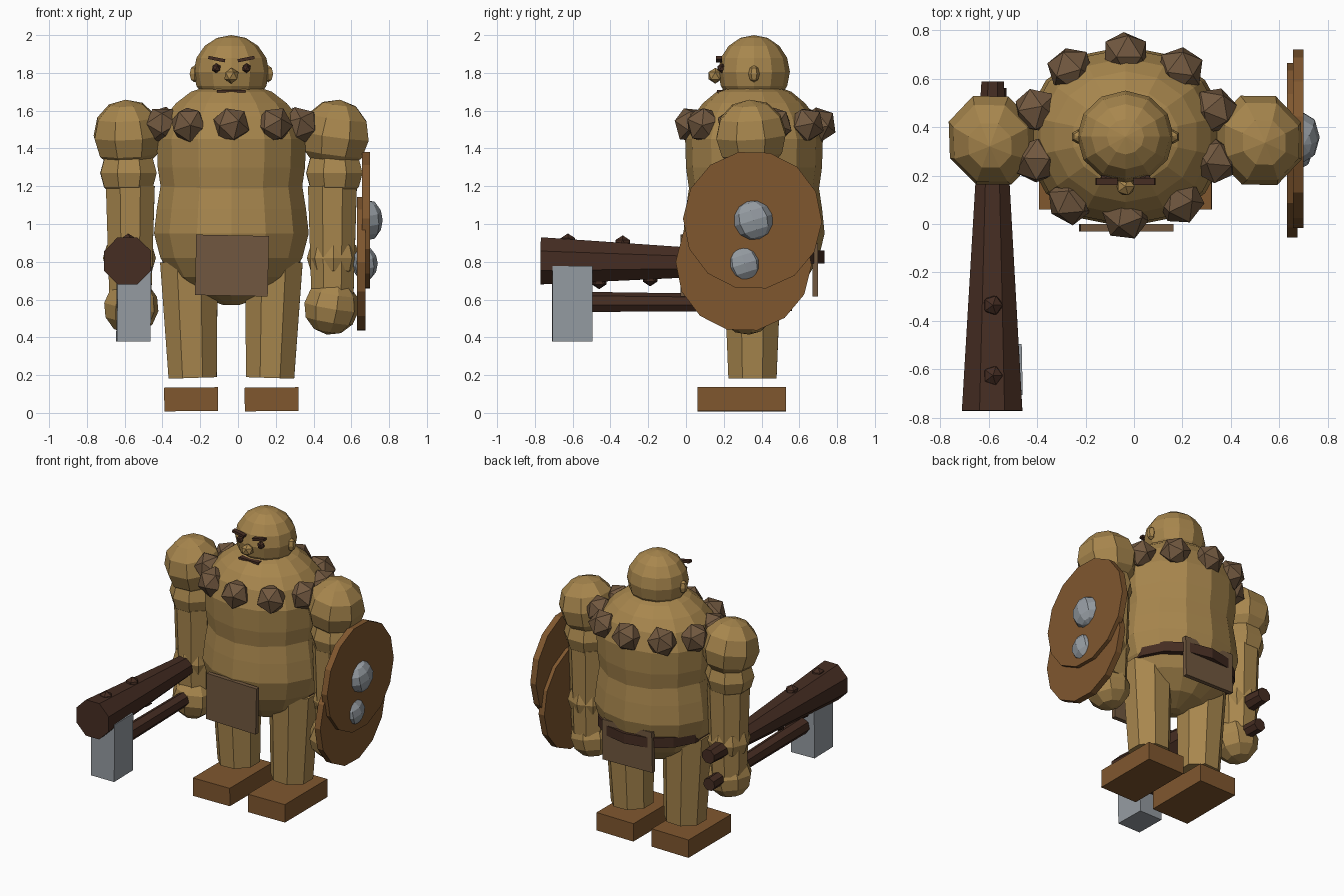
import bpy, bmesh, math, random
from mathutils import Matrix, Vector, Euler

random.seed(4)
cube = bpy.data.objects.get("Cube")
if cube:
    bpy.data.objects.remove(cube, do_unlink=True)

CX, CY = -0.035, 0.36  # body axis


def material(name, rgb):
    m = bpy.data.materials.new(name)
    m.use_nodes = True
    m.diffuse_color = (*rgb, 1)
    m.node_tree.nodes["Principled BSDF"].inputs["Base Color"].default_value = (*rgb, 1)
    return m


SKIN = material("tan skin", (0.39, 0.24, 0.075))
LEATHER = material("brown leather", (0.215, 0.095, 0.028))
WOOD = material("dark wood", (0.06, 0.026, 0.016))
HIDE = material("grey brown hide", (0.165, 0.097, 0.05))
STEEL = material("grey steel", (0.30, 0.33, 0.36))


def finish(name, bm, mat):
    bmesh.ops.recalc_face_normals(bm, faces=bm.faces)
    mesh = bpy.data.meshes.new(name)
    bm.to_mesh(mesh)
    bm.free()
    mesh.materials.append(mat)
    ob = bpy.data.objects.new(name, mesh)
    bpy.context.collection.objects.link(ob)
    return ob


def xform(loc, scale=(1, 1, 1), rot=(0, 0, 0)):
    return Matrix.LocRotScale(Vector(loc), Euler(rot), Vector(scale))


def ball(name, mat, loc, size, segs=8, rings=6, rot=(0, 0, 0)):
    bm = bmesh.new()
    bmesh.ops.create_uvsphere(bm, u_segments=segs, v_segments=rings, radius=1,
                              matrix=xform(loc, size, rot))
    return finish(name, bm, mat)


def gem(name, mat, loc, r, rot=(0, 0, 0)):
    bm = bmesh.new()
    bmesh.ops.create_icosphere(bm, subdivisions=1, radius=r, matrix=xform(loc, rot=rot))
    return finish(name, bm, mat)


def box(name, mat, loc, size, rot=(0, 0, 0)):
    bm = bmesh.new()
    bmesh.ops.create_cube(bm, size=1, matrix=xform(loc, size, rot))
    return finish(name, bm, mat)


def rod(name, mat, a, b, ra, rb, sides=8, spin=0.0):
    a, b = Vector(a), Vector(b)
    turn = (b - a).to_track_quat("Z", "Y").to_matrix().to_4x4()
    bm = bmesh.new()
    bmesh.ops.create_cone(bm, cap_ends=True, segments=sides, radius1=ra, radius2=rb,
                          depth=(b - a).length,
                          matrix=Matrix.Translation((a + b) / 2) @ turn @ Matrix.Rotation(spin, 4, "Z"))
    return finish(name, bm, mat)


def lathe(name, mat, profile, depth, cy=CY, sides=14):
    bm = bmesh.new()
    loops = []
    for r, z in profile:
        loops.append([bm.verts.new((CX + r * math.cos(t), cy + depth * r * math.sin(t), z))
                      for t in (math.tau * (i + 0.5) / sides for i in range(sides))])
    for lo, hi in zip(loops, loops[1:]):
        for i in range(sides):
            j = (i + 1) % sides
            bm.faces.new((lo[i], lo[j], hi[j], hi[i]))
    bm.faces.new(loops[0])
    bm.faces.new(loops[-1])
    return finish(name, bm, mat)


# Torso
lathe("chest", SKIN, [(0.30, 1.0), (0.38, 1.17), (0.40, 1.30), (0.405, 1.45),
                      (0.36, 1.57), (0.30, 1.64), (0.22, 1.70), (0.10, 1.74)], 0.9)
lathe("belly", SKIN, [(0.04, 0.57), (0.19, 0.62), (0.32, 0.72), (0.385, 0.82), (0.42, 0.95),
                      (0.405, 1.08), (0.385, 1.20), (0.35, 1.23)], 0.89)
lathe("belt", WOOD, [(0.375, 0.79), (0.375, 0.86)], 0.9, CY + 0.035)
box("front_loincloth", HIDE, (-0.032, -0.015, 0.78), (0.385, 0.03, 0.32), (0, 0.02, 0))
box("back_loincloth", HIDE, (-0.035, 0.685, 0.76), (0.385, 0.03, 0.28), (0, 0.02, 0))

# Stud collar
for i in range(10):
    t = math.tau * i / 10 - math.pi / 2
    gem(f"collar_stud_{i + 1}", HIDE,
        (CX + 0.385 * math.cos(t), CY + 0.005 + 0.335 * math.sin(t), 1.525), 0.1,
        [random.uniform(0, 3) for _ in range(3)])

# Head and face
ball("head", SKIN, (CX, CY, 1.805), (0.2, 0.19, 0.195), 12, 8)
gem("nose", SKIN, (CX, 0.155, 1.785), 0.042)
box("mouth", WOOD, (CX, 0.19, 1.703), (0.15, 0.05, 0.014))

# Paired parts
for side, s in (("left", 1), ("right", -1)):
    def at(dx, y, z):
        return (CX + s * dx, y, z)

    ball(f"{side}_ear", SKIN, at(0.195, CY, 1.795), (0.03, 0.03, 0.045), 6, 4)
    gem(f"{side}_eye", WOOD, at(0.08, 0.19, 1.825), 0.026)
    box(f"{side}_brow", WOOD, at(0.078, 0.175, 1.873), (0.09, 0.03, 0.017), (0, -0.2 * s, 0))
    # arm
    ball(f"{side}_shoulder", SKIN, at(0.55, 0.345, 1.468), (0.19, 0.2, 0.192), 8, 6, (0.1, 0.1 * s, 0.4))
    ball(f"{side}_upper_arm", SKIN, at(0.545, 0.345, 1.27), (0.16, 0.165, 0.15), 8, 6, (0, 0, 0.4))
    rod(f"{side}_forearm", SKIN, at(0.535, 0.345, 0.6), at(0.535, 0.345, 1.2), 0.12, 0.14, 8, 0.39)
    ball(f"{side}_wrist", SKIN, at(0.54, 0.345, 0.82), (0.14, 0.14, 0.13), 8, 6)
    ball(f"{side}_hand", SKIN, at(0.53, 0.325, 0.56), (0.148, 0.15, 0.148), 8, 6, (0.1, 0.15, 0.2))
    # leg
    rod(f"{side}_leg", SKIN, at(0.205, 0.352, 0.185), at(0.225, 0.352, 0.8), 0.138, 0.165, 8, 0.39)
    box(f"{side}_foot", LEATHER, at(0.213, 0.295, 0.072), (0.285, 0.47, 0.125), (0, -0.01, 0))

# Twin shield discs with bosses
for name, x, y, z, r, boss in (("upper", 0.678, 0.352, 1.02, 0.368, 0.105),
                               ("lower", 0.652, 0.305, 0.79, 0.36, 0.092)):
    rod(f"{name}_shield", LEATHER, (x - 0.022, y, z), (x + 0.022, y, z), r, r, 14, 0.2)
    ball(f"{name}_shield_boss", STEEL, (x + 0.02, y + 0.005, z), (0.068, boss, boss), 8, 6, (0.3, 0, 0))

# Studded club
rod("club", WOOD, (-0.585, -0.77, 0.805), (-0.583, 0.588, 0.79), 0.135, 0.05, 8, 0.39)
for i, (y, z) in enumerate(((-0.625, 0.905), (-0.335, 0.895), (-0.46, 0.7), (-0.19, 0.715))):
    gem(f"club_stud_{i + 1}", WOOD, (-0.582, y, z), 0.045)

# Hammer
rod("hammer_shaft", WOOD, (-0.552, -0.55, 0.585), (-0.57, 0.56, 0.58), 0.056, 0.045, 7)
box("hammer_head", STEEL, (-0.552, -0.602, 0.578), (0.178, 0.212, 0.4), (0, 0.01, 0.02))
